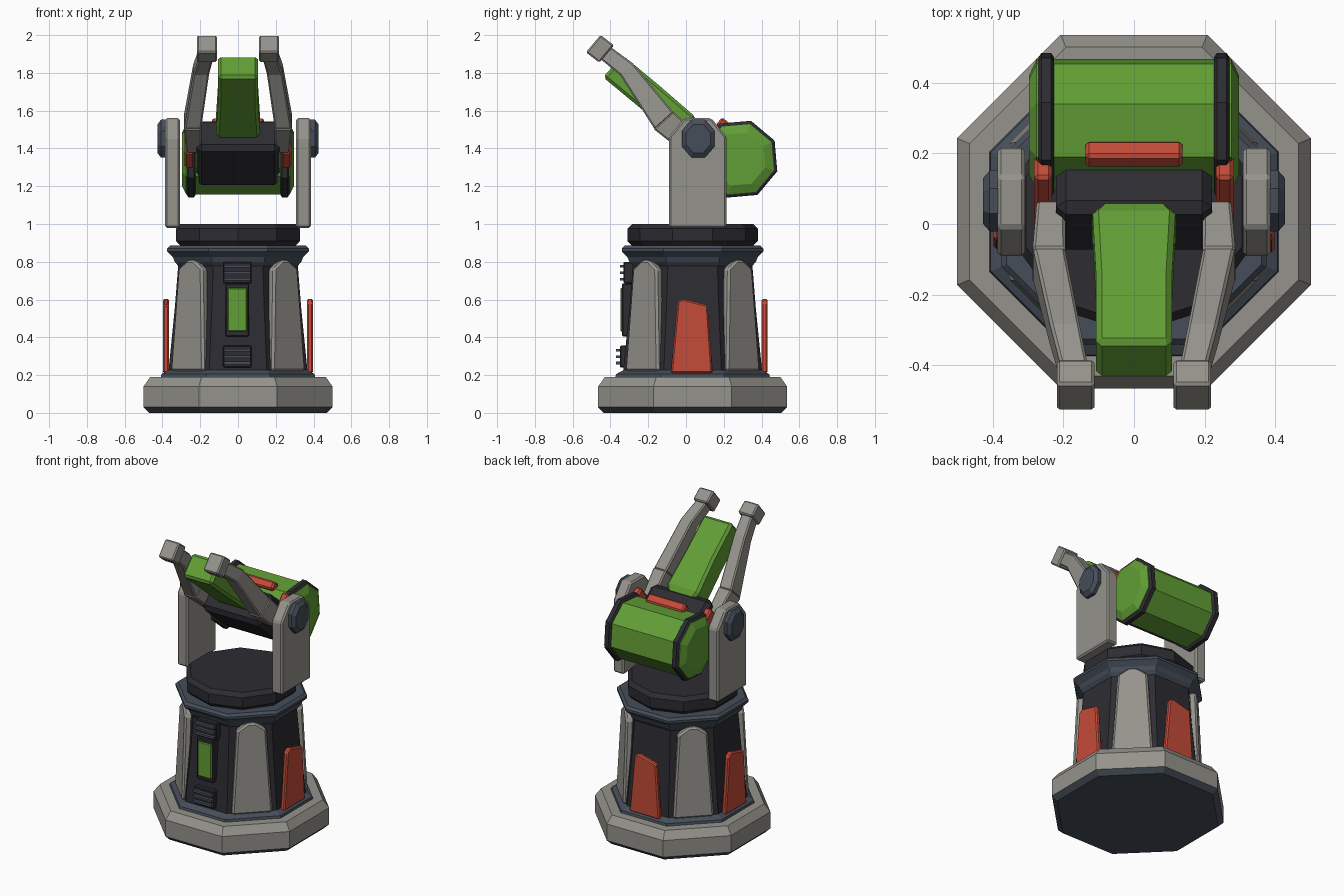
import bpy, bmesh
from math import radians, cos, sin, pi
from mathutils import Matrix, Vector

if "Cube" in bpy.data.objects:
    bpy.data.objects.remove(bpy.data.objects["Cube"])

CY = 0.035  # y of the pedestal axis
COL = {"grey": (.30, .29, .26), "dark": (.025, .025, .032), "steel": (.06, .075, .10),
       "green": (.12, .34, .035), "red": (.55, .07, .04)}
MATS = {}
for key, c in COL.items():
    MATS[key] = bpy.data.materials.new(key + "_paint")
    MATS[key].diffuse_color = (*c, 1)


def finish(name, bm, color, bevel=0, mirror=False):
    bmesh.ops.recalc_face_normals(bm, faces=bm.faces)
    me = bpy.data.meshes.new(name)
    bm.to_mesh(me)
    bm.free()
    ob = bpy.data.objects.new(name, me)
    bpy.context.collection.objects.link(ob)
    me.materials.append(MATS[color])
    if bevel:
        m = ob.modifiers.new("bevel", "BEVEL")
        m.width, m.segments, m.limit_method = bevel, 1, "ANGLE"
    if mirror:
        ob.modifiers.new("mirror", "MIRROR")
    return ob


def loft(name, rings, color, **kw):
    """Skin a list of vertex rings and cap both ends."""
    bm = bmesh.new()
    vs = [[bm.verts.new(p) for p in r] for r in rings]
    n = len(vs[0])
    for a, b in zip(vs, vs[1:]):
        for i in range(n):
            j = (i + 1) % n
            bm.faces.new((a[i], a[j], b[j], b[i]))
    bm.faces.new(vs[0])
    bm.faces.new(vs[-1])
    return finish(name, bm, color, **kw)


def lathe(name, profile, color, n=8, mat=Matrix.Translation((0, CY, 0)), start=None, **kw):
    """Faceted turned part; profile is (distance to flat, height)."""
    s = pi / n if start is None else start
    rings = [[mat @ Vector((r / cos(pi / n) * cos(s + 2 * pi * i / n),
                            r / cos(pi / n) * sin(s + 2 * pi * i / n), z)) for i in range(n)]
             for r, z in profile]
    return loft(name, rings, color, **kw)


def plate(name, outline, x0, x1, color, mat=Matrix(), **kw):
    """Outline in the yz plane, extruded along x."""
    return loft(name, [[mat @ Vector((x, y, z)) for y, z in outline] for x in (x0, x1)], color, **kw)


def box(name, c, size, color, tilt=0, **kw):
    bm = bmesh.new()
    m = Matrix.Translation(c) @ Matrix.Rotation(radians(tilt), 4, "X") @ Matrix.Diagonal((*size, 1))
    bmesh.ops.create_cube(bm, size=1, matrix=m)
    return finish(name, bm, color, **kw)


def beam(name, sections, color, **kw):
    """Rectangular sweep; section = x, y, z, half width, half thickness, pitch."""
    rings = []
    for x, y, z, hx, ht, ang in sections:
        u = Vector((0, sin(radians(ang)), cos(radians(ang)))) * ht
        c = Vector((x, y, z))
        rings.append([c + Vector((sx * hx, 0, 0)) + su * u
                      for sx, su in ((-1, -1), (1, -1), (1, 1), (-1, 1))])
    return loft(name, rings, color, **kw)


# Pedestal
lathe("base_foot", [(.47, 0), (.50, .03)], "steel")
lathe("base_slab", [(.50, .03), (.50, .14), (.465, .19), (.40, .19)], "grey")
lathe("base_ring", [(.41, .185), (.405, .205), (.36, .23)], "steel")
lathe("column", [(.37, .2), (.335, .55), (.315, .8)], "dark")
lathe("collar", [(.31, .77), (.335, .80), (.345, .825), (.375, .855), (.375, .87), (.36, .885)], "steel")
lathe("turntable", [(.29, .87), (.31, .89), (.328, .91), (.328, .975), (.305, 1.0)], "dark",
      n=10, start=pi / 2)

# Armour on the column: grey on the corners, red on sides and back
corner = [(-.124, .22), (.124, .22), (.09, .765), (.025, .81), (-.025, .81), (-.09, .765)]
side = [(-.115, .21), (.105, .21), (.08, .57), (-.055, .605), (-.08, .585)]
for k in range(4):
    turn = Matrix.Translation((0, CY, 0)) @ Matrix.Rotation(radians(45 + 90 * k), 4, "Z")
    lean = Matrix.Translation((.385, 0, .22)) @ Matrix.Rotation(radians(-2.4), 4, "Y") \
        @ Matrix.Translation((0, 0, -.22))
    plate(f"corner_armour_{k}", corner, -.05, 0, "grey", turn @ lean, bevel=.012)
for k in (0, 1, 2):
    turn = Matrix.Translation((0, CY, 0)) @ Matrix.Rotation(radians(90 * k), 4, "Z")
    plate(f"side_armour_{k}", side, .365, .397, "red", turn, bevel=.008)

# Front control panel with vents
box("screen_frame", (-.004, -.31, .545), (.125, .06, .28), "dark", bevel=.006)
box("screen", (-.004, -.333, .545), (.103, .03, .23), "green", bevel=.005)
for name, z, y in (("upper_vent", .742, -.30), ("lower_vent", .298, -.32)):
    box(name, (-.004, y, z), (.15, .06, .115), "dark", bevel=.005)
    for i in (-1, 0, 1):
        box(f"{name}_slat_{i + 1}", (-.004, y - .035, z + i * .034), (.14, .03, .014), "steel")

# Yoke brackets and pivots
plate("yoke_bracket", [(-.09, .98), (.215, .98), (.215, 1.46), (.135, 1.56), (-.01, 1.56), (-.09, 1.46)],
      .308, .386, "grey", bevel=.01, mirror=True)
hub = Matrix.Translation((0, .065, 1.452)) @ Matrix.Rotation(pi / 2, 4, "Y") @ Matrix.Diagonal((1, .86, 1, 1))
lathe("pivot_hub", [(.1, .38), (.1, .408), (.075, .427)], "steel", mat=hub, mirror=True)

# Tilting head
box("head_block", (0, .104, 1.375), (.44, .33, .21), "dark", tilt=-40, bevel=.028)
box("head_bar", (0, .197, 1.525), (.275, .06, .055), "red", tilt=-40, bevel=.01)
box("side_link", (.257, .11, 1.42), (.05, .13, .22), "red", tilt=-40, bevel=.01, mirror=True)

# Rear drum with end rings
drum = Matrix.Translation((0, .28, 1.343)) @ Matrix.Rotation(radians(5), 4, "X") @ Matrix.Rotation(pi / 2, 4, "Y")
lathe("drum", [(.135, -.297), (.18, -.275), (.18, .275), (.135, .297)], "green", mat=drum)
lathe("drum_ring", [(.185, .226), (.197, .234), (.197, .262), (.185, .27)], "dark", mat=drum, mirror=True)

# Centre barrel
beam("centre_barrel", [(0, -.387, 1.835, .107, .078, 42), (0, -.19, 1.672, .107, .078, 40),
                       (0, -.01, 1.52, .117, .075, 40), (0, .03, 1.487, .09, .055, 40)],
     "green", bevel=.016)

# Two prongs with block tips
beam("prong_root", [(.235, .03, 1.42, .04, .06, 40), (.24, -.12, 1.55, .047, .07, 48)],
     "grey", bevel=.008, mirror=True)
beam("prong_shaft", [(.24, -.115, 1.545, .045, .067, 48), (.195, -.315, 1.82, .042, .046, 48),
                     (.166, -.435, 1.912, .038, .042, 40)], "grey", bevel=.008, mirror=True)
beam("prong_tip", [(.165, -.42, 1.9, .053, .06, 40), (.165, -.491, 1.955, .053, .06, 40)],
     "grey", bevel=.008, mirror=True)

for m in bpy.data.materials:
    if m.users and not m.is_grease_pencil:
        m.use_nodes = True
        m.node_tree.nodes["Principled BSDF"].inputs["Base Color"].default_value = m.diffuse_color
